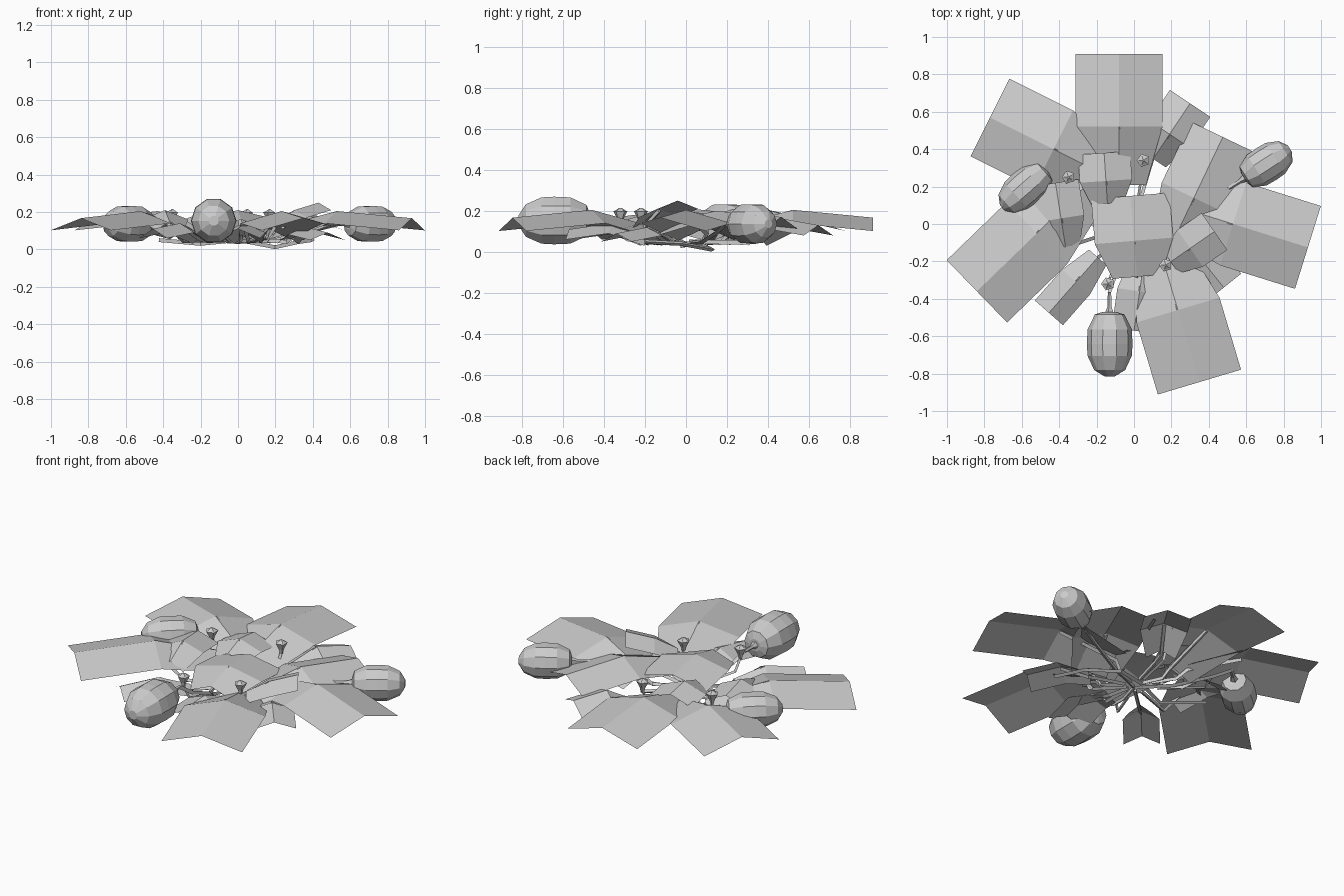
import bpy, bmesh, math
from mathutils import Vector

cube = bpy.data.objects.get("Cube")
if cube:
    bpy.data.objects.remove(cube, do_unlink=True)

# One plain grey for the whole plant
grey = bpy.data.materials.new("plain_grey")
grey.use_nodes = True
colour = (0.6, 0.6, 0.6, 1)
grey.diffuse_color = colour
grey.node_tree.nodes["Principled BSDF"].inputs["Base Color"].default_value = colour


def finish(name, bm, solid=True):
    if solid:
        bmesh.ops.recalc_face_normals(bm, faces=bm.faces)
    mesh = bpy.data.meshes.new(name)
    bm.to_mesh(mesh)
    bm.free()
    mesh.materials.append(grey)
    obj = bpy.data.objects.new(name, mesh)
    bpy.context.collection.objects.link(obj)
    return obj


def leaf(name, tip, mid, half, z_tip, z_mid, z_base, droop):
    """Blade of four panels, creased along the midrib and across the middle."""
    tip, mid = Vector(tip), Vector(mid)
    along = mid - tip
    side = Vector((along.y, -along.x)).normalized() * half
    rows = [(tip, z_tip, 1.0), (mid, z_mid, 1.0), (mid + along * 0.8, z_base, 0.62)]
    bm = bmesh.new()
    grid = []
    for centre, z, width in rows:
        grid.append([bm.verts.new((*(centre + side * s * width), z - droop * abs(s)))
                     for s in (-1, 0, 1)])
    for a, b in zip(grid, grid[1:]):
        for i in range(2):
            face = bm.faces.new((a[i], a[i + 1], b[i + 1], b[i]))
            face.normal_update()
            if face.normal.z < 0:
                face.normal_flip()
    finish(name, bm, solid=False)
    return rows[2][0], z_base


def turned(name, start, axis, rings, sides):
    """Faceted solid turned around an axis; rings are (distance, radius)."""
    axis = Vector(axis).normalized()
    rot = axis.to_track_quat('Z', 'Y')
    bm = bmesh.new()
    loops = []
    for dist, radius in rings:
        loops.append([bm.verts.new(Vector(start) + rot @ Vector((
            radius * math.cos(math.tau * i / sides),
            radius * math.sin(math.tau * i / sides), dist))) for i in range(sides)])
    for a, b in zip(loops, loops[1:]):
        for i in range(sides):
            j = (i + 1) % sides
            bm.faces.new((a[i], a[j], b[j], b[i]))
    bm.faces.new(loops[0])
    bm.faces.new(loops[-1])
    return finish(name, bm)


def stem(name, points, radius=0.012):
    """Thin triangular stalk through the given points."""
    bm = bmesh.new()
    pts = [Vector(p) for p in points]
    loops = []
    for k, p in enumerate(pts):
        way = pts[min(k + 1, len(pts) - 1)] - pts[max(k - 1, 0)]
        rot = way.to_track_quat('Z', 'Y')
        loops.append([bm.verts.new(p + rot @ Vector((
            radius * math.cos(math.tau * i / 3), radius * math.sin(math.tau * i / 3), 0)))
            for i in range(3)])
    for a, b in zip(loops, loops[1:]):
        for i in range(3):
            j = (i + 1) % 3
            bm.faces.new((a[i], a[j], b[j], b[i]))
    bm.faces.new(loops[0])
    bm.faces.new(loops[-1])
    finish(name, bm)


# Outer leaves: tip, middle
outer = {
    "back_leaf": ((-.08, .91), (-.08, .52)),
    "back_right_leaf": ((-.77, .57), (-.43, .40)),
    "right_leaf": ((-.84, -.36), (-.52, -.05)),
    "front_left_leaf": ((.35, -.845), (.235, -.46)),
    "left_leaf": ((.93, -.125), (.53, 0)),
}
# Inner leaves: tip, middle, half width, heights of tip, middle and base, droop
inner = {
    "inner_back_left_leaf": ((.475, .465), (.32, .14), .19, .17, .20, .13, .06),
    "centre_leaf": ((-.02, .15), (0, -.09), .21, .18, .21, .16, .05),
    "inner_back_leaf": ((-.16, .38), (-.15, .23), .14, .19, .21, .17, .05),
    "inner_right_leaf": ((-.42, .22), (-.39, .03), .125, .19, .21, .15, .05),
    "inner_left_leaf": ((.43, -.04), (.30, -.13), .12, .25, .21, .15, .04),
    "small_back_leaf": ((.30, .645), (.19, .48), .13, .13, .16, .08, .05),
    "small_front_right_leaf": ((-.455, -.475), (-.31, -.31), .10, .11, .14, .08, .05),
    "small_front_leaf": ((0, -.57), (.03, -.36), .12, .11, .14, .08, .05),
    "small_left_leaf": ((.48, -.34), (.36, -.19), .12, .09, .12, .07, .04),
}
leaves = {n: (*v, .232, .167, .205, .12, .065) for n, v in outer.items()}
leaves.update(inner)

# Each leaf has a bent stalk running from the crown at the centre
for name, spec in leaves.items():
    base, z = leaf(name, *spec)
    mid = Vector(spec[1])
    stem(name + "_stalk", [(base.x * .2, base.y * .2, .05),
                           (base.x * .8, base.y * .8, .045),
                           (base.x, base.y, z - .03),
                           (mid.x, mid.y, spec[4] - .01)])

# Fruits: stalk end, direction, length, radius, height
fruits = {
    "front_fruit": ((-.13, -.47), (0, -1), .345, .122, .153),
    "left_fruit": ((.59, .245), (.84, .54), .29, .10, .137),
    "right_fruit": ((-.47, .29), (-.75, -.66), .31, .10, .137),
}
shape = [(0, .3), (.04, .65), (.27, .97), (.5, 1), (.68, .97), (.9, .68), (1, .22)]
for name, (start, way, length, radius, z) in fruits.items():
    place = (*start, z)
    axis = Vector((*way, 0))
    turned(name, place, axis, [(t * length, r * radius) for t, r in shape], 10)
    # Flared stalk joining the fruit to the vine
    turned(name + "_stalk", place, -axis, [(-.01, .026), (.03, .012), (.10, .010)], 5)
    end = Vector(place) - axis.normalized() * .1
    stem(name + "_vine", [end, (end.x * .8, end.y * .8, .10),
                          (end.x * .4, end.y * .4, .05), (0, 0, .04)])

# Small trumpet flowers with a raised centre
flowers = [(-.35, .25), (.05, .34), (.17, -.22), (-.14, -.32)]
for i, (x, y) in enumerate(flowers):
    turned(f"flower_{i + 1}", (x, y, .13), (0, 0, 1),
           [(0, .008), (.03, .016), (.068, .036), (.072, .026), (.085, .005)], 5)
    stem(f"flower_stalk_{i + 1}", [(x, y, .135), (x * .9, y * .9, .06), (x * .3, y * .3, .04)], .009)

# Low vine crossing under the leaves
stem("ground_vine", [(-.42, .12, .05), (-.2, -.02, .03), (0, .05, .05),
                     (.2, .13, .012), (.33, -.02, .04), (.4, -.2, .05)], .012)
